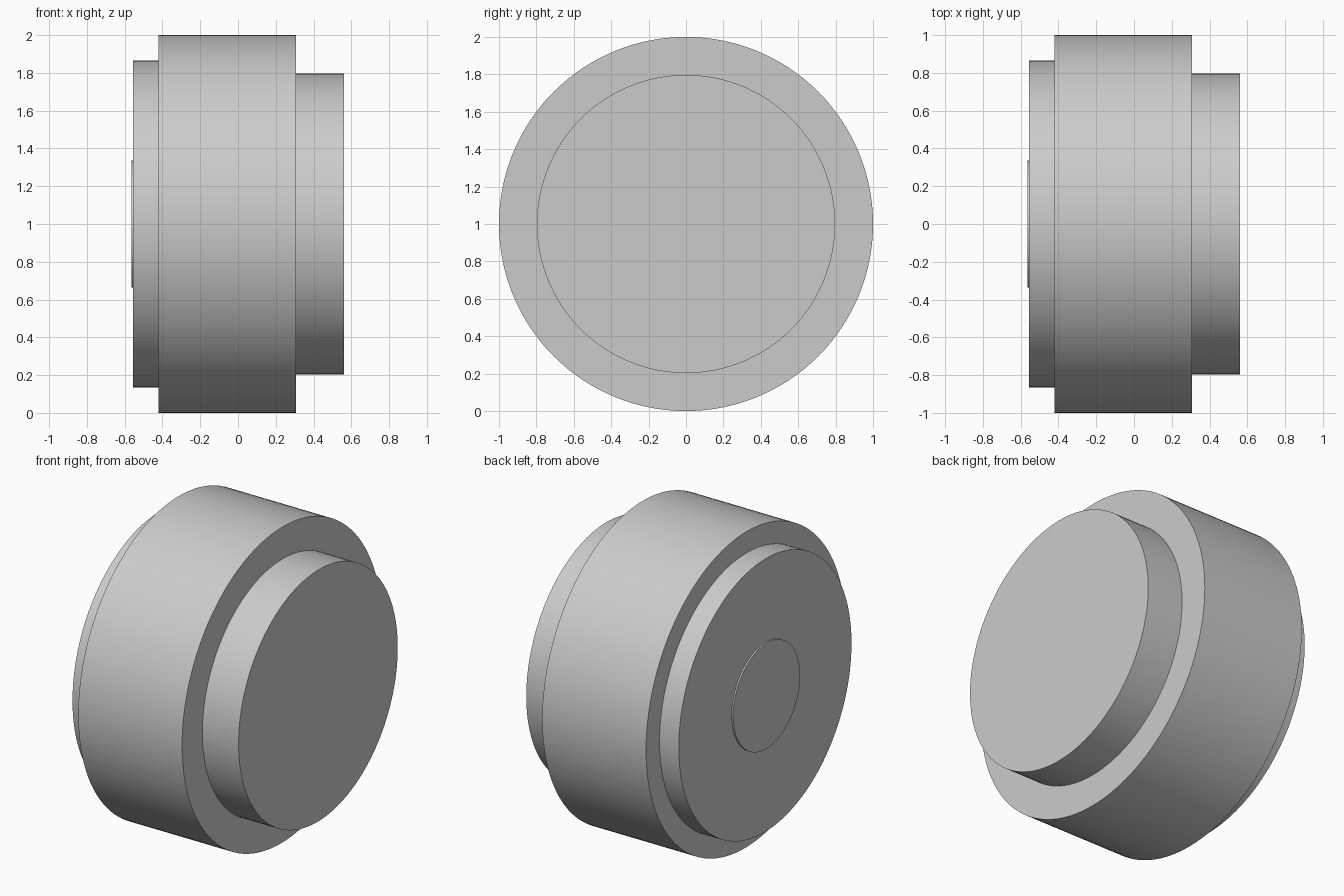
import bpy
import bmesh
from math import sin, cos, tau, radians

cube = bpy.data.objects.get("Cube")
if cube:
    bpy.data.objects.remove(cube, do_unlink=True)

SIDES = 128
AXIS_HEIGHT = 1.0

# Single flat grey
grey = bpy.data.materials.new("light grey")
grey.use_nodes = True
colour = (0.6, 0.6, 0.6, 1.0)
grey.diffuse_color = colour
grey.node_tree.nodes["Principled BSDF"].inputs["Base Color"].default_value = colour

# Stepped outline along the x axis as (x, radius):
# hub boss, left flange, main drum, right collar
outline = [
    (-0.565, 0.335), (-0.555, 0.335),
    (-0.555, 0.865), (-0.42, 0.865),
    (-0.42, 1.0), (0.308, 1.0),
    (0.308, 0.797), (0.562, 0.797),
]


def turned_solid(name, profile, material):
    """Revolve a profile about the x axis and close both ends."""
    bm = bmesh.new()
    angles = [tau * i / SIDES for i in range(SIDES)]
    rings = [[bm.verts.new((x, r * sin(a), r * cos(a))) for a in angles]
             for x, r in profile]
    for near, far in zip(rings, rings[1:]):
        for i in range(SIDES):
            j = (i + 1) % SIDES
            bm.faces.new((near[i], near[j], far[j], far[i]))
    bm.faces.new(rings[0])
    bm.faces.new(rings[-1])
    bmesh.ops.recalc_face_normals(bm, faces=bm.faces)
    mesh = bpy.data.meshes.new(name)
    bm.to_mesh(mesh)
    bm.free()
    mesh.materials.append(material)
    obj = bpy.data.objects.new(name, mesh)
    bpy.context.collection.objects.link(obj)
    return obj


drum = turned_solid("stepped_drum", outline, grey)
drum.location.z = AXIS_HEIGHT

# Smooth round walls, sharp steps
bpy.ops.object.select_all(action="DESELECT")
drum.select_set(True)
bpy.context.view_layer.objects.active = drum
bpy.ops.object.shade_smooth_by_angle(angle=radians(30))
